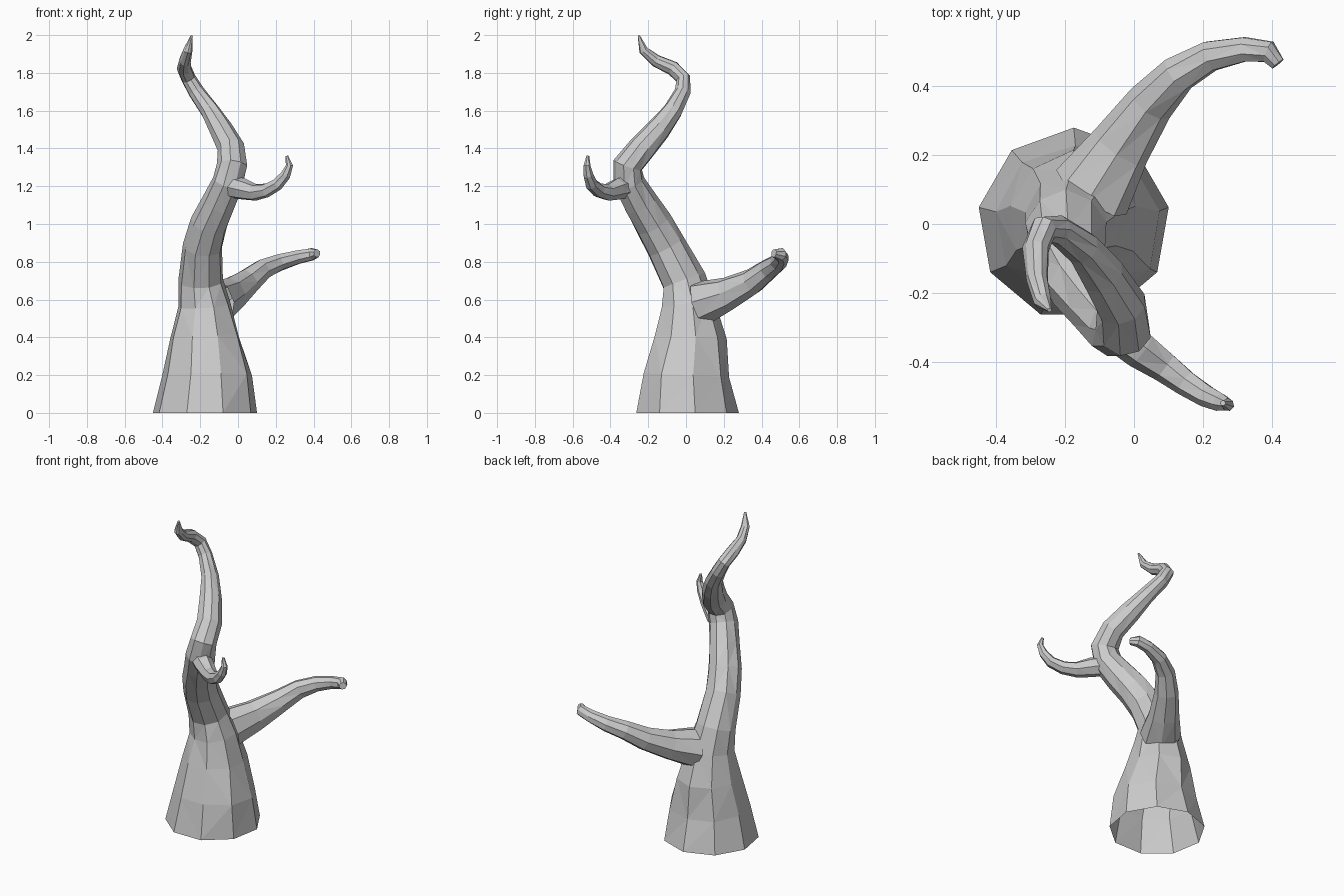
import bpy, bmesh, math, random
from mathutils import Vector

random.seed(4)


def limb(name, path, sides, phase=90, jitter=0.05, flat_base=False):
    """Faceted tapering tube along (x, y, z, radius) points, open at the start."""
    pts = [Vector(p[:3]) for p in path]
    bm = bmesh.new()
    rings = []
    u = None
    old = None
    for i, p in enumerate(pts):
        a = pts[max(i - 1, 0)]
        b = pts[min(i + 1, len(pts) - 1)]
        t = (b - a).normalized()
        if flat_base and i == 0:
            t = Vector((0, 0, 1))
        # carry the ring frame along the path without twisting
        if u is None:
            u = Vector((1, 0, 0)) if abs(t.x) < 0.5 else Vector((0, 0, 1))
        else:
            u = old.rotation_difference(t) @ u
        u = (u - t * u.dot(t)).normalized()
        v = t.cross(u)
        old = t
        ring = []
        for k in range(sides):
            ang = math.radians(phase + 360 * k / sides)
            j = 0 if flat_base and i == 0 else jitter
            r = path[i][3] * (1 + random.uniform(-j, j))
            ring.append(bm.verts.new(p + r * (math.cos(ang) * u + math.sin(ang) * v)))
        rings.append(ring)
    for lo, hi in zip(rings, rings[1:]):
        for k in range(sides):
            n = (k + 1) % sides
            bm.faces.new((lo[k], lo[n], hi[n], hi[k]))
    bm.faces.new(rings[-1])
    bmesh.ops.triangulate(bm, faces=bm.faces[:])
    bmesh.ops.recalc_face_normals(bm, faces=bm.faces[:])
    me = bpy.data.meshes.new(name)
    bm.to_mesh(me)
    bm.free()
    ob = bpy.data.objects.new(name, me)
    bpy.context.collection.objects.link(ob)
    return ob


# Trunk: flared foot, leaning forward, then swinging back to a hooked tip
limb("trunk", [
    (-0.175, 0.0, 0.0, 0.28),
    (-0.17, -0.005, 0.2, 0.24),
    (-0.175, 0.02, 0.4, 0.19),
    (-0.18, 0.01, 0.57, 0.142),
    (-0.195, -0.015, 0.7, 0.118),
    (-0.19, -0.105, 0.88, 0.108),
    (-0.155, -0.175, 1.0, 0.1),
    (-0.105, -0.24, 1.11, 0.093),
    (-0.055, -0.3, 1.22, 0.085),
    (-0.03, -0.305, 1.31, 0.08),
    (-0.035, -0.235, 1.4, 0.075),
    (-0.09, -0.145, 1.5, 0.066),
    (-0.15, -0.07, 1.6, 0.052),
    (-0.22, -0.018, 1.7, 0.043),
    (-0.262, -0.015, 1.77, 0.04),
    (-0.285, -0.07, 1.825, 0.038),
    (-0.282, -0.16, 1.865, 0.032),
    (-0.265, -0.225, 1.92, 0.025),
    (-0.245, -0.25, 1.997, 0.006),
], 9, flat_base=True)

# Lower branch: reaches back and right, curling at the end
limb("lower_branch", [
    (-0.12, 0.09, 0.585, 0.12),
    (-0.035, 0.225, 0.63, 0.09),
    (0.05, 0.35, 0.695, 0.07),
    (0.13, 0.435, 0.76, 0.057),
    (0.22, 0.488, 0.797, 0.047),
    (0.32, 0.507, 0.825, 0.038),
    (0.39, 0.5, 0.84, 0.034),
    (0.418, 0.465, 0.845, 0.022),
], 8)

# Upper branch: thin twig curling upward at the front right
limb("upper_branch", [
    (-0.045, -0.315, 1.2, 0.06),
    (0.02, -0.365, 1.185, 0.057),
    (0.09, -0.415, 1.168, 0.045),
    (0.15, -0.462, 1.178, 0.038),
    (0.21, -0.5, 1.212, 0.034),
    (0.252, -0.518, 1.26, 0.027),
    (0.272, -0.525, 1.31, 0.019),
    (0.258, -0.52, 1.36, 0.008),
], 7)
